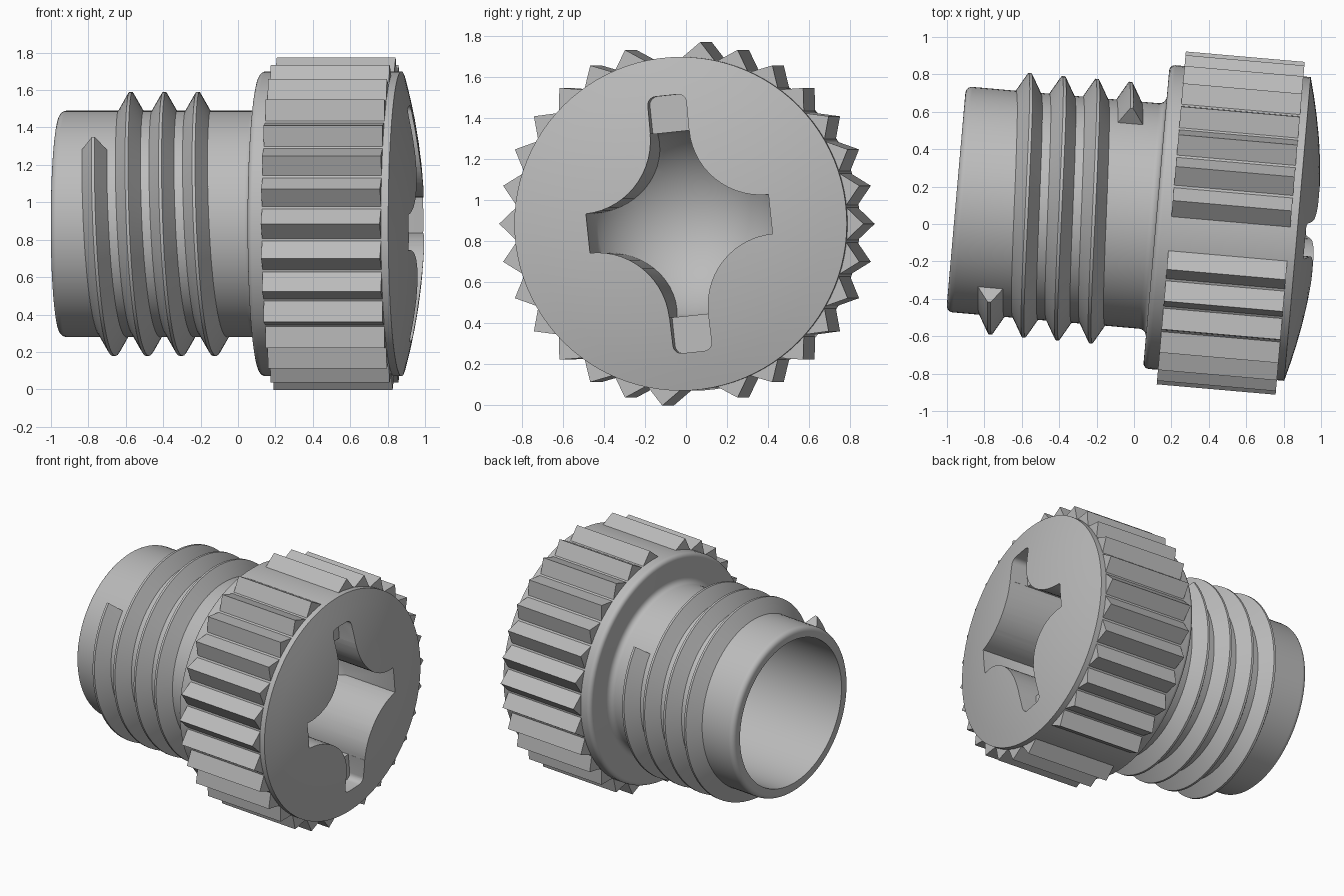
import bpy
import bmesh
from math import sin, cos, pi, radians, sqrt
from mathutils import Matrix, Vector

cube = bpy.data.objects.get("Cube")
if cube:
    bpy.data.objects.remove(cube, do_unlink=True)

grey = bpy.data.materials.new("plain grey")
grey.use_nodes = True
grey.diffuse_color = (0.5, 0.5, 0.5, 1)
grey.node_tree.nodes["Principled BSDF"].inputs["Base Color"].default_value = (0.5, 0.5, 0.5, 1)

# Parts are built along local z, which lies along the slightly turned cap axis
T = radians(5)
PLACE = Matrix(((sin(T), 0, cos(T), 0),
                (cos(T), 0, -sin(T), 0.05),
                (0, 1, 0, 0.885),
                (0, 0, 0, 1)))


def finish(name, bm, smooth=False):
    bmesh.ops.recalc_face_normals(bm, faces=bm.faces)
    mesh = bpy.data.meshes.new(name)
    bm.to_mesh(mesh)
    bm.free()
    mesh.materials.append(grey)
    obj = bpy.data.objects.new(name, mesh)
    bpy.context.collection.objects.link(obj)
    obj.matrix_world = PLACE
    if smooth:
        shade(obj)
    return obj


def activate(obj):
    bpy.ops.object.select_all(action='DESELECT')
    obj.select_set(True)
    bpy.context.view_layer.objects.active = obj


def shade(obj):
    activate(obj)
    bpy.ops.object.shade_smooth_by_angle(angle=radians(32))


def lathe(name, profile, steps=96):
    bm = bmesh.new()
    verts = [bm.verts.new((r, 0, s)) for r, s in profile]
    edges = [bm.edges.new(pair) for pair in zip(verts, verts[1:])]
    bmesh.ops.spin(bm, geom=verts + edges, cent=(0, 0, 0), axis=(0, 0, 1),
                   angle=2 * pi, steps=steps)
    bmesh.ops.remove_doubles(bm, verts=bm.verts, dist=1e-5)
    return finish(name, bm)


def add_prism(bm, outline, low, high):
    bottom = [bm.verts.new((x, y, low)) for x, y in outline]
    top = [bm.verts.new((x, y, high)) for x, y in outline]
    bm.faces.new(bottom)
    bm.faces.new(top)
    for i in range(len(outline)):
        j = (i + 1) % len(outline)
        bm.faces.new((bottom[i], bottom[j], top[j], top[i]))


def prism(name, outline, low, high):
    bm = bmesh.new()
    add_prism(bm, outline, low, high)
    return finish(name, bm)


def boolean(obj, cutter, operation):
    cutter.hide_render = True
    mod = obj.modifiers.new("cut", 'BOOLEAN')
    mod.operation = operation
    mod.solver = 'EXACT'
    mod.object = cutter
    activate(obj)
    bpy.ops.object.modifier_apply(modifier=mod.name)
    bpy.data.objects.remove(cutter, do_unlink=True)


def arc(cx, cy, r, start, end, n):
    return [(cx + r * cos(radians(start + (end - start) * i / n)),
             cy + r * sin(radians(start + (end - start) * i / n))) for i in range(n + 1)]


def turn(points, degrees):
    c, s = cos(radians(degrees)), sin(radians(degrees))
    return [(x * c - y * s, x * s + y * c) for x, y in points]


# Hollow neck, flange and domed head in one turned profile
head_r, dome_r, apex = 0.815, 3.0, 0.99
dome = []
for i in range(9):
    r = head_r * (1 - i / 8)
    dome.append((r, apex - dome_r + sqrt(dome_r ** 2 - r ** 2)))
neck = [(0, 0.08), (0.53, 0.08), (0.53, -0.955)]
neck += arc(0.57, -0.92, 0.035, -90, 0, 5)
flange = arc(0.645, 0.08, 0.04, 180, 90, 5) + arc(0.785, 0.15, 0.03, -90, 0, 5)
body = lathe("cap_body", neck + flange + dome)

# Star recess with a bowl floor
half, tip = 0.096, 0.45
rad = tip - half
star = []
for k in range(4):
    star += turn(arc(tip, tip, rad, 270, 180, 14), 90 * k)
recess = prism("recess_cutter", turn(star, 6), 0.1, 1.2)
bowl_floor = [(0.5 * sin(a * pi / 32), 0.72 - 0.5 * cos(a * pi / 32)) for a in range(17)]
bowl = lathe("bowl_cutter", bowl_floor + [(0.5, 1.1), (0, 1.1)], 64)
boolean(recess, bowl, 'INTERSECT')
boolean(body, recess, 'DIFFERENCE')

# Shallow slot crossing the recess
w, h, c = 0.095, 0.63, 0.04
slot = []
for k, (sx, sy) in enumerate(((1, 1), (-1, 1), (-1, -1), (1, -1))):
    slot += arc(sx * (w - c), sy * (h - c), c, 90 * k, 90 * k + 90, 5)
boolean(body, prism("slot_cutter", turn(slot, 6), 0.81, 1.2), 'DIFFERENCE')
shade(body)

# Grip teeth around the head, leaving two gaps in line with the slot
bm = bmesh.new()
for k in range(30):
    if k not in (8, 23):
        tooth = [(0.77, -0.085), (0.805, -0.084), (0.893, 0), (0.805, 0.084), (0.77, 0.085)]
        add_prism(bm, turn(tooth, 12 * k), 0.2, 0.838)
finish("grip_teeth", bm)

# Helical thread on the neck
section = [(0.585, -0.08), (0.61, -0.064), (0.69, -0.018), (0.706, -0.008),
           (0.706, 0.008), (0.69, 0.018), (0.61, 0.064), (0.585, 0.08)]
bm = bmesh.new()
rings = []
steps, first, last = 300, 139, 1477
for i in range(steps + 1):
    deg = first + (last - first) * i / steps
    s = -0.575 + 0.18 * (deg - 450) / 360
    a = radians(deg)
    rings.append([bm.verts.new((r * cos(a), r * sin(a), s + d)) for r, d in section])
n = len(section)
for a, b in zip(rings, rings[1:]):
    for i in range(n):
        j = (i + 1) % n
        bm.faces.new((a[i], a[j], b[j], b[i]))
bm.faces.new(rings[0])
bm.faces.new(rings[-1])
finish("screw_thread", bm, smooth=True)
